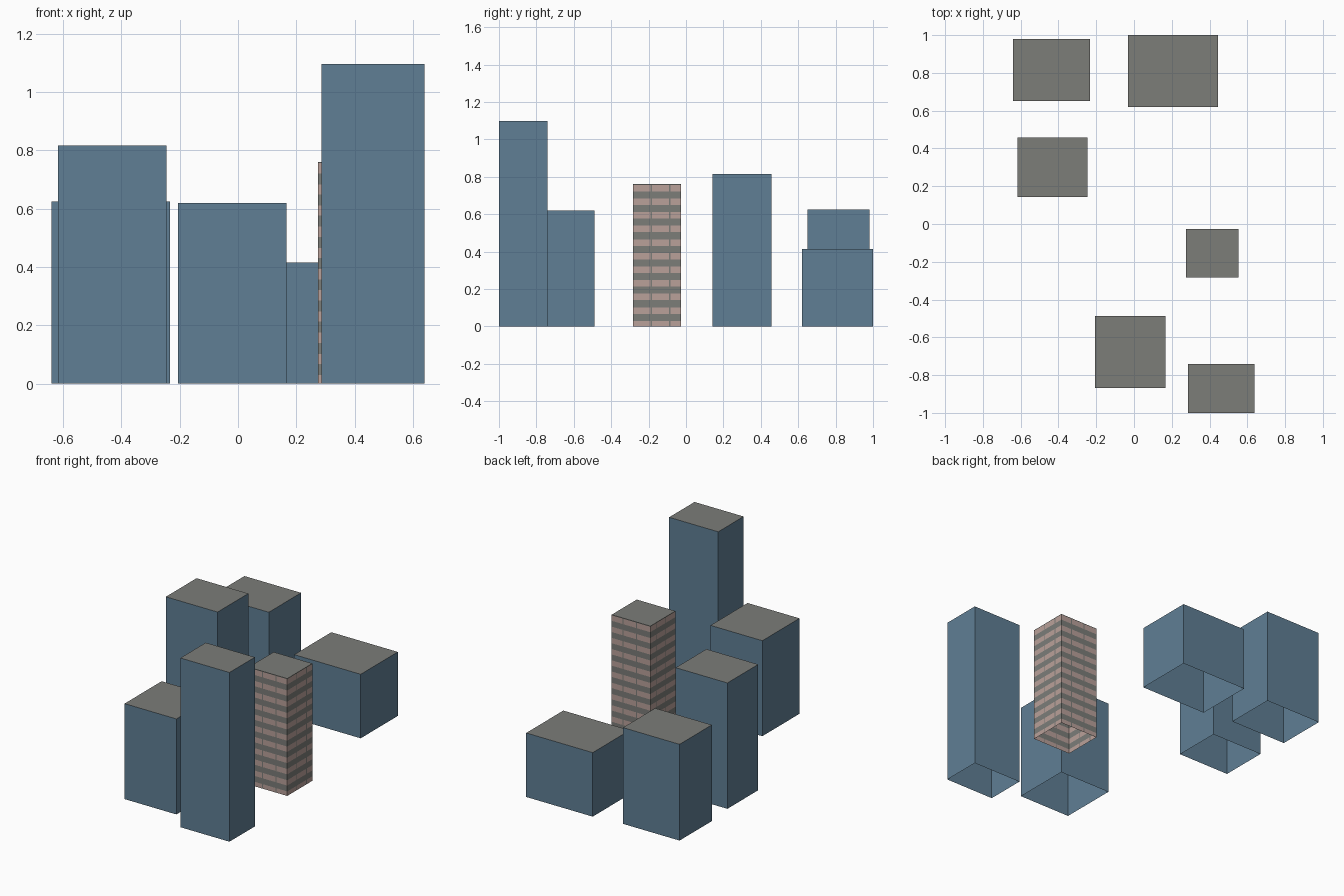
import bpy, bmesh
from mathutils import Vector

if "Cube" in bpy.data.objects:
    bpy.data.objects.remove(bpy.data.objects["Cube"])


def make_material(name, rgb):
    lin = [((c / 255 + 0.055) / 1.055) ** 2.4 for c in rgb]
    m = bpy.data.materials.new(name)
    m.diffuse_color = (*lin, 1)
    m.use_nodes = True
    m.node_tree.nodes["Principled BSDF"].inputs["Base Color"].default_value = m.diffuse_color
    return m


blue = make_material("blue wall", (96, 127, 149))
grey = make_material("grey roof", (124, 125, 121))
pink = make_material("pink window band", (186, 161, 154))

ROW, FIRST, HALF = 0.0727, 0.012, 0.0175   # window band spacing, first centre, half height
COL, GAP = 0.0985, 0.003                   # window column spacing, half width of gap


def box(x0, x1, y0, y1, h):
    """Box with open underside, standing on the ground."""
    bm = bmesh.new()
    bmesh.ops.create_cube(bm, size=1)
    for v in bm.verts:
        v.co = Vector((x1 if v.co.x > 0 else x0,
                       y1 if v.co.y > 0 else y0,
                       h if v.co.z > 0 else 0))
    bm.normal_update()
    bmesh.ops.delete(bm, geom=[f for f in bm.faces if f.normal.z < -0.5],
                     context='FACES_ONLY')
    return bm


def finish(bm, name, mats):
    me = bpy.data.meshes.new(name)
    bm.to_mesh(me)
    bm.free()
    for m in mats:
        me.materials.append(m)
    bpy.context.collection.objects.link(bpy.data.objects.new(name, me))


# plain blocks: blue walls, grey roof
blocks = {
    "back_left_block": (-0.64, -0.234, 0.65, 0.98, 0.624),
    "back_right_block": (-0.031, 0.446, 0.62, 1.0, 0.415),
    "middle_left_block": (-0.617, -0.246, 0.142, 0.457, 0.816),
    "front_middle_block": (-0.206, 0.166, -0.868, -0.488, 0.619),
    "tall_front_tower": (0.287, 0.639, -1.0, -0.74, 1.097),
}
for name, dims in blocks.items():
    bm = box(*dims)
    for f in bm.faces:
        f.material_index = 1 if f.normal.z > 0.5 else 0
    finish(bm, name, (blue, grey))

# banded tower: grey walls cut into rows of pink windows
x0, x1, y0, y1, h = 0.275, 0.552, -0.284, -0.027, 0.761
bm = box(x0, x1, y0, y1, h)


def walls_cut(co, no):
    walls = [f for f in bm.faces if f.normal.z < 0.5]
    geom = walls + list({e for f in walls for e in f.edges}) + \
        list({v for f in walls for v in f.verts})
    bmesh.ops.bisect_plane(bm, geom=geom, plane_co=co, plane_no=no)


for i in range(11):
    for s in (-HALF, HALF):
        z = FIRST + i * ROW + s
        if 0 < z < h:
            walls_cut((0, 0, z), (0, 0, 1))
for k in (1, 2):
    for s in (-GAP, GAP):
        walls_cut((x0 + k * COL + s, 0, 0), (1, 0, 0))
        walls_cut((0, y0 + k * COL + s, 0), (0, 1, 0))

bm.normal_update()
for f in bm.faces:
    c = f.calc_center_median()
    along = c.x - x0 if abs(f.normal.y) > 0.5 else c.y - y0
    in_gap = any(abs(along - k * COL) < GAP for k in (1, 2))
    in_row = any(abs(c.z - FIRST - i * ROW) < HALF for i in range(11))
    f.material_index = int(f.normal.z < 0.5 and in_row and not in_gap)
finish(bm, "banded_tower", (grey, pink))
